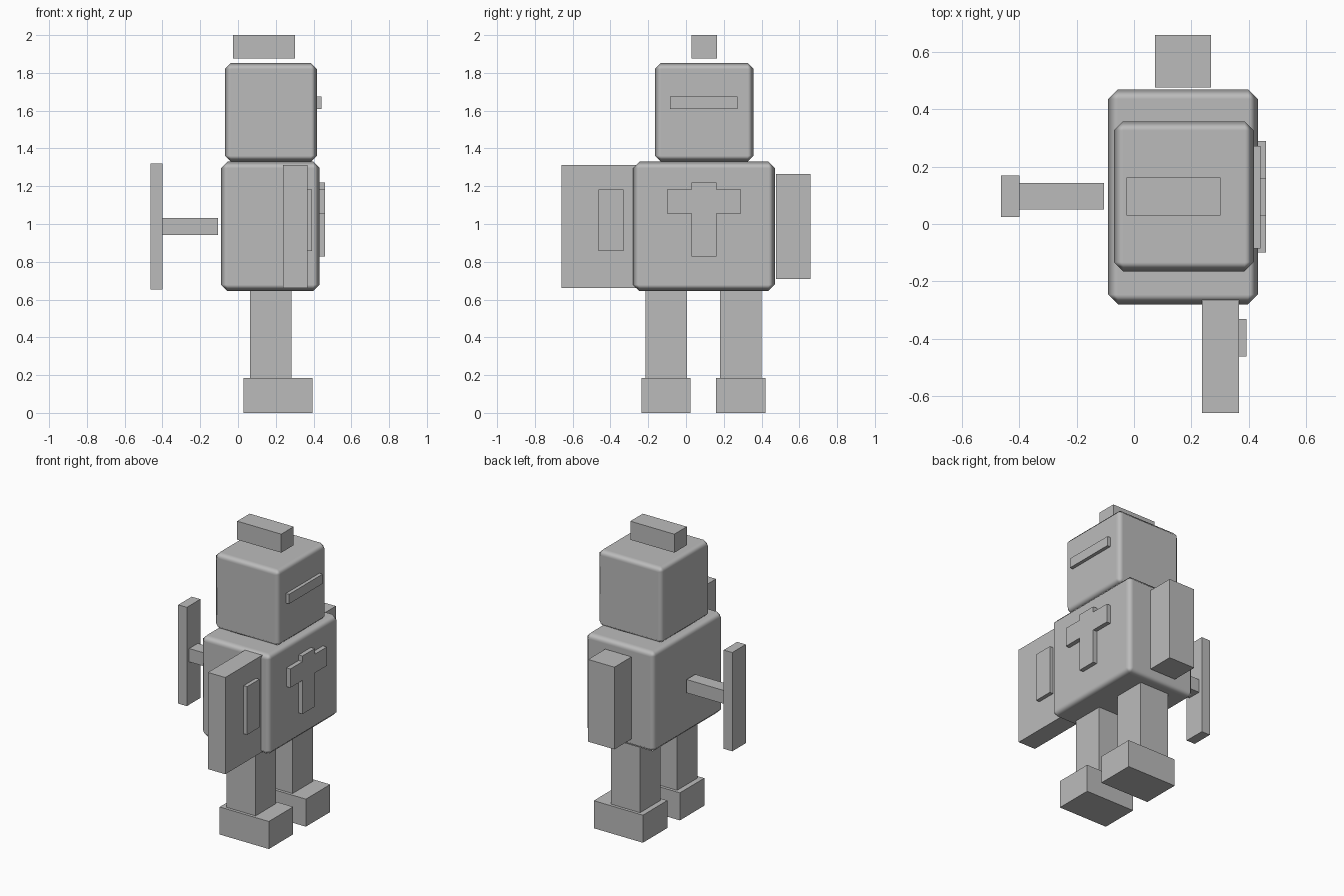
import bpy

default_cube = bpy.data.objects.get("Cube")
if default_cube:
    bpy.data.objects.remove(default_cube, do_unlink=True)

grey = bpy.data.materials.new("plain grey")
grey.use_nodes = True
COLOUR = (0.5, 0.5, 0.5, 1.0)
grey.diffuse_color = COLOUR
grey.node_tree.nodes["Principled BSDF"].inputs["Base Color"].default_value = COLOUR


def box(name, x, y, z, bevel=0.0):
    """Box spanning the given (low, high) ranges, optionally with softened edges."""
    spans = (x, y, z)
    bpy.ops.mesh.primitive_cube_add(size=1, location=[(a + b) / 2 for a, b in spans])
    obj = bpy.context.object
    obj.name = obj.data.name = name
    obj.scale = [b - a for a, b in spans]
    bpy.ops.object.transform_apply(location=False, rotation=False, scale=True)
    obj.data.materials.append(grey)
    if bevel:
        bpy.ops.object.shade_smooth()
        mod = obj.modifiers.new("soft edges", "BEVEL")
        mod.width = bevel
        mod.segments = 1
        mod.harden_normals = True
    return obj


# Head, crest and eye slot
box("head", (-0.07, 0.418), (-0.165, 0.358), (1.33, 1.852), 0.032)
box("crest", (-0.027, 0.302), (0.03, 0.163), (1.875, 2.0))
box("visor", (0.40, 0.441), (-0.085, 0.273), (1.61, 1.675))

# Torso and the cross emblem on its front
box("torso", (-0.09, 0.432), (-0.28, 0.47), (0.645, 1.33), 0.034)
cross = box("chest_cross", (0.42, 0.461), (0.03, 0.161), (0.828, 1.22))
arm = box("cross_bar", (0.42, 0.461), (-0.1, 0.29), (1.055, 1.182))
union = cross.modifiers.new("join bar", "BOOLEAN")
union.operation = "UNION"
union.object = arm
union.solver = "EXACT"
bpy.context.view_layer.objects.active = cross
bpy.ops.object.modifier_apply(modifier=union.name)
bpy.data.objects.remove(arm, do_unlink=True)

# Shield on the right, arm on the left
box("shield", (0.238, 0.367), (-0.66, -0.265), (0.66, 1.313))
box("shield_plate", (0.35, 0.393), (-0.463, -0.332), (0.858, 1.183))
box("left_arm", (0.073, 0.269), (0.477, 0.66), (0.71, 1.265))

# Winding key behind the torso
box("key_shaft", (-0.41, -0.105), (0.051, 0.143), (0.942, 1.032))
box("key_handle", (-0.464, -0.4), (0.025, 0.169), (0.653, 1.32))

# Legs and feet
for side, y in (("right", -0.105), ("left", 0.29)):
    box(side + "_leg", (0.063, 0.282), (y - 0.11, y + 0.11), (0.17, 0.66))
    box(side + "_foot", (0.028, 0.395), (y - 0.13, y + 0.13), (0.0, 0.186))
